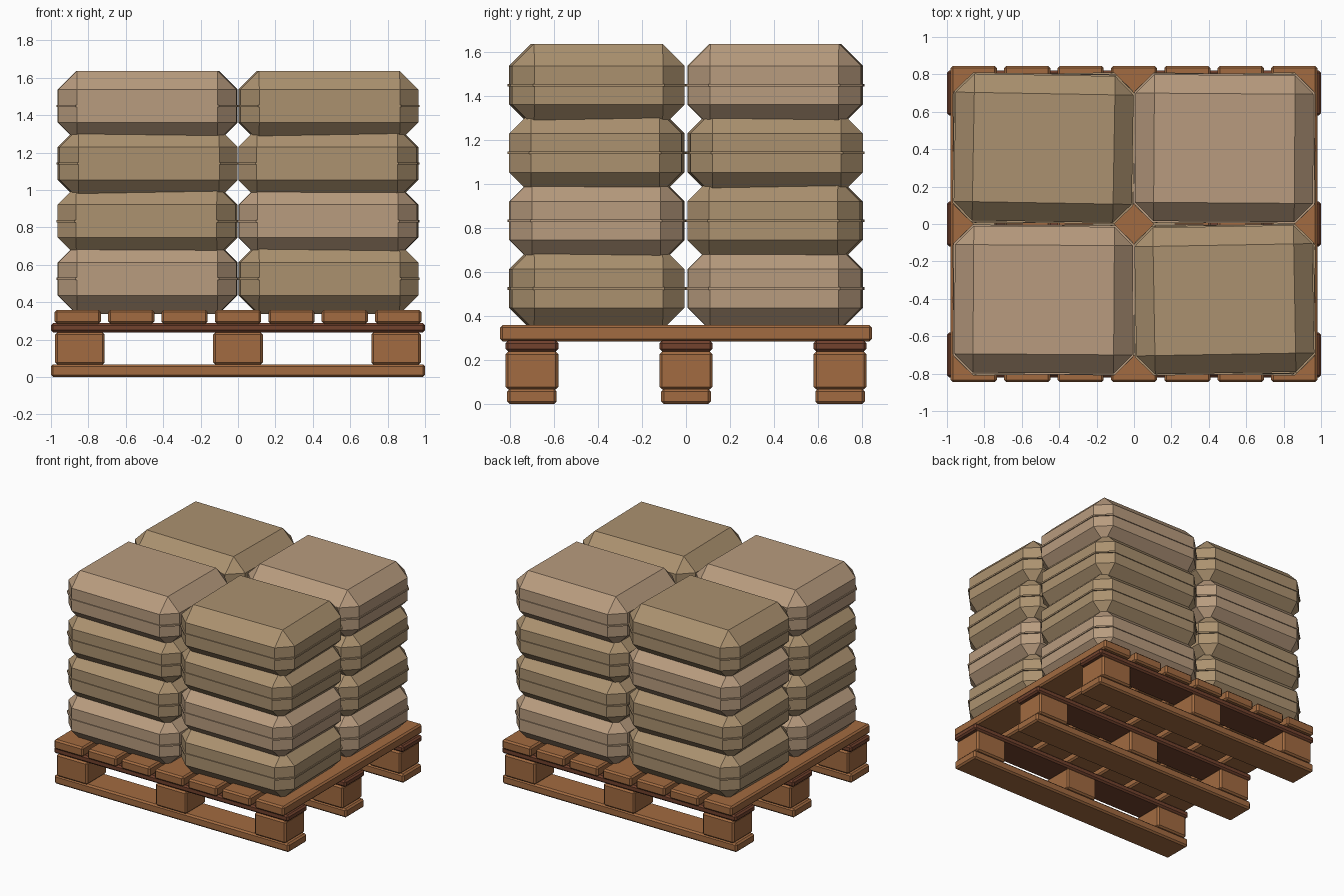
import bpy
from math import radians

if "Cube" in bpy.data.objects:
    bpy.data.objects.remove(bpy.data.objects["Cube"])


def material(name, rgb):
    m = bpy.data.materials.new(name)
    m.diffuse_color = (*rgb, 1)
    m.use_nodes = True
    m.node_tree.nodes["Principled BSDF"].inputs["Base Color"].default_value = m.diffuse_color
    return m


WOOD = material("wood", (0.36, 0.145, 0.052))
DARK_WOOD = material("dark_wood", (0.17, 0.055, 0.027))
TAN = material("tan_sack", (0.41, 0.285, 0.16))
PALE = material("pale_sack", (0.48, 0.33, 0.21))


def box(name, centre, size, mat, bevel=0.012, rot=0):
    bpy.ops.mesh.primitive_cube_add(size=1, location=centre, rotation=(0, 0, radians(rot)))
    ob = bpy.context.object
    ob.name = name
    ob.scale = size
    bpy.ops.object.transform_apply(location=False, rotation=False, scale=True)
    ob.data.materials.append(mat)
    mod = ob.modifiers.new("chamfer", 'BEVEL')
    mod.width = bevel
    mod.segments = 1
    return ob


# Pallet: three runners, each with skid, blocks and stringer
for y in (-0.7, 0, 0.7):
    box("skid", (0, y, 0.034), (2, 0.225, 0.068), WOOD)
    box("stringer", (0, y, 0.263), (2, 0.24, 0.05), DARK_WOOD)
    for x in (-0.845, 0, 0.845):
        box("block", (x, y, 0.152), (0.265, 0.24, 0.172), WOOD)

# Pallet deck
for i in range(7):
    box("deck_board", ((i - 3) * 0.2855, 0, 0.322), (0.247, 1.69, 0.075), WOOD)

# Sacks: four layers of two by two, each slightly turned, with a thin seam
for k in range(4):
    for i in range(2):
        for j in range(2):
            kind = (2 * i + j + k) % 3
            rot = (-0.4, -1.0, 1.0)[kind]
            x = (i - 0.5) * 0.966
            y = (j - 0.5) * 0.81
            z = 0.525 + 0.308 * k
            mat = PALE if kind == 0 else TAN
            box("sack", (x, y, z), (0.952, 0.784, 0.376), mat, 0.1, rot)
            seam = box("sack_seam", (x, y, z), (0.966, 0.798, 0.012), mat, 0.1, rot)
            # The seam only has its vertical corners cut
            mod = seam.modifiers["chamfer"]
            mod.limit_method = 'WEIGHT'
            w = seam.data.attributes.new("bevel_weight_edge", 'FLOAT', 'EDGE')
            vs = seam.data.vertices
            for e in seam.data.edges:
                a, b = (vs[n].co for n in e.vertices)
                w.data[e.index].value = float(abs(a.z - b.z) > 0.005)
            mod.use_clamp_overlap = False
